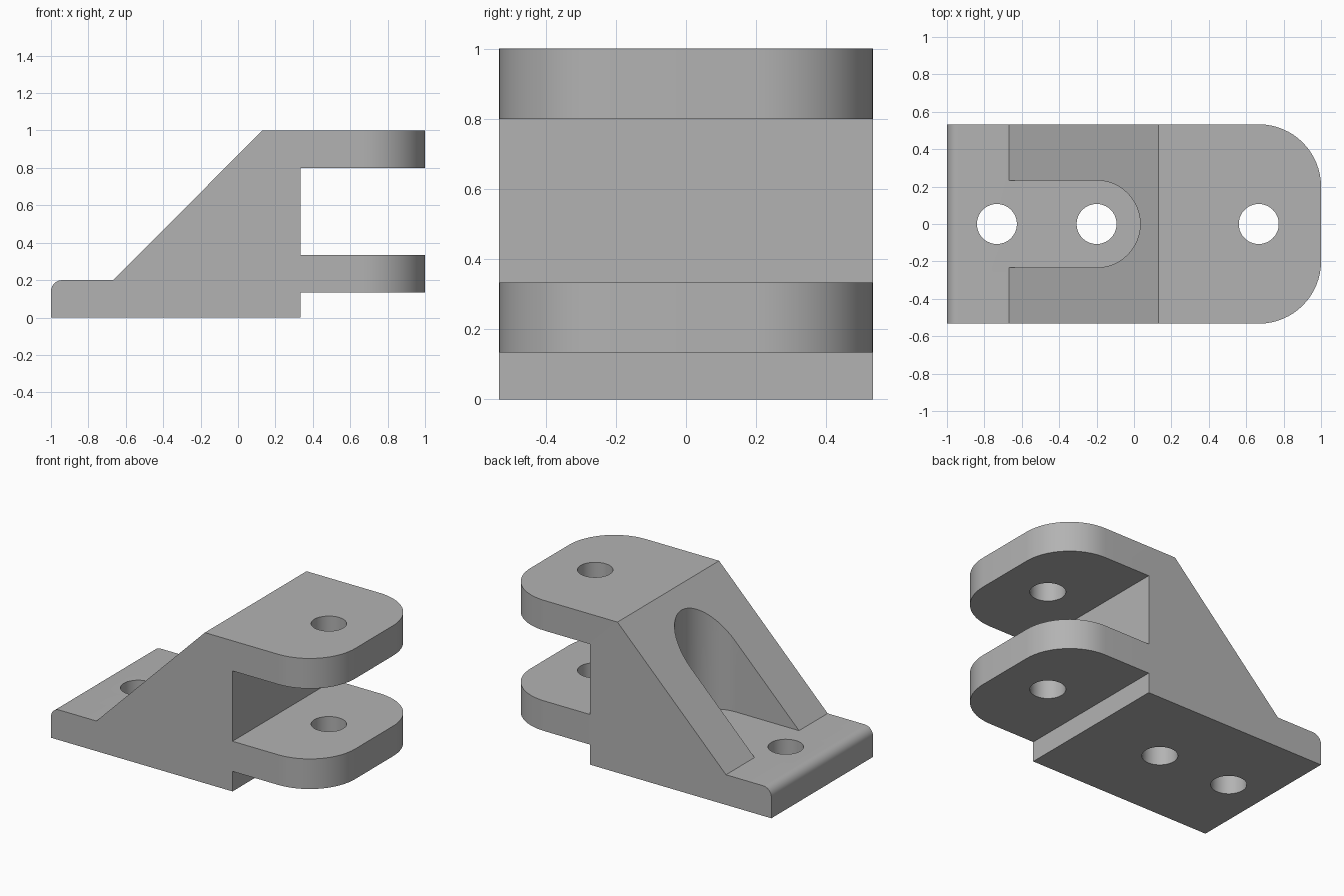
import bpy
import bmesh
import math
from mathutils import Matrix

if "Cube" in bpy.data.objects:
    bpy.data.objects.remove(bpy.data.objects["Cube"], do_unlink=True)

HALF = 0.533
FLOOR = 0.2

grey = bpy.data.materials.new("plain grey")
grey.use_nodes = True
colour = (0.45, 0.45, 0.45, 1)
grey.diffuse_color = colour
grey.node_tree.nodes["Principled BSDF"].inputs["Base Color"].default_value = colour


def make_object(name, bm):
    bmesh.ops.recalc_face_normals(bm, faces=bm.faces)
    mesh = bpy.data.meshes.new(name)
    bm.to_mesh(mesh)
    bm.free()
    mesh.materials.append(grey)
    obj = bpy.data.objects.new(name, mesh)
    bpy.context.collection.objects.link(obj)
    return obj


def extrude(points, vector):
    bm = bmesh.new()
    face = bm.faces.new([bm.verts.new(p) for p in points])
    moved = bmesh.ops.extrude_face_region(bm, geom=[face])["geom"]
    bmesh.ops.translate(bm, vec=vector, verts=[v for v in moved if isinstance(v, bmesh.types.BMVert)])
    return bm


def round_edges(bm, test, radius, segments):
    edges = [e for e in bm.edges if all(test(v.co) for v in e.verts)]
    bmesh.ops.bevel(bm, geom=edges, offset=radius, segments=segments, profile=0.5, affect='EDGES')


# Bracket body: side profile extruded across the width
profile = [(-1, 0), (0.333, 0), (0.333, 0.133), (1, 0.133), (1, 0.333), (0.333, 0.333),
           (0.333, 0.8), (1, 0.8), (1, 1), (0.13, 1), (-0.667, FLOOR), (-1, FLOOR)]
bm = extrude([(x, -HALF, z) for x, z in profile], (0, 2 * HALF, 0))

# Rounded lug corners and the softened toe edge
for side in (-1, 1):
    for low, high in ((0.1, 0.4), (0.7, 1.1)):
        round_edges(bm, lambda c: c.x > 0.99 and c.y * side > 0.5 and low < c.z < high, 0.333, 16)
round_edges(bm, lambda c: c.x < -0.99 and c.z > 0.1, 0.06, 8)
body = make_object("bracket_body", bm)

# Round-ended slot through the sloping web, down to the base plate
radius, centre = 0.233, -0.2
arc = [math.pi * (i / 24 - 0.5) for i in range(25)]
outline = [(centre + radius * math.cos(a), radius * math.sin(a), FLOOR) for a in arc]
outline += [(-1.2, radius, FLOOR), (-1.2, -radius, FLOOR)]
cutters = [make_object("slot_cutter", extrude(outline, (0, 0, 1.2)))]

# Bolt holes in the base and pin holes through both lugs
for name, x in (("toe_hole", -0.733), ("slot_hole", -0.2), ("pin_hole", 0.667)):
    bm = bmesh.new()
    bmesh.ops.create_cone(bm, cap_ends=True, segments=40, radius1=0.107, radius2=0.107,
                          depth=3, matrix=Matrix.Translation((x, 0, 0.5)))
    cutters.append(make_object(name + "_cutter", bm))

bpy.context.view_layer.objects.active = body
body.select_set(True)
for cutter in cutters:
    cutter.hide_render = True
    mod = body.modifiers.new(cutter.name, 'BOOLEAN')
    mod.operation = 'DIFFERENCE'
    mod.solver = 'EXACT'
    mod.object = cutter
    bpy.ops.object.modifier_apply(modifier=mod.name)
    bpy.data.objects.remove(cutter, do_unlink=True)

bpy.ops.object.shade_smooth_by_angle(angle=math.radians(30))
